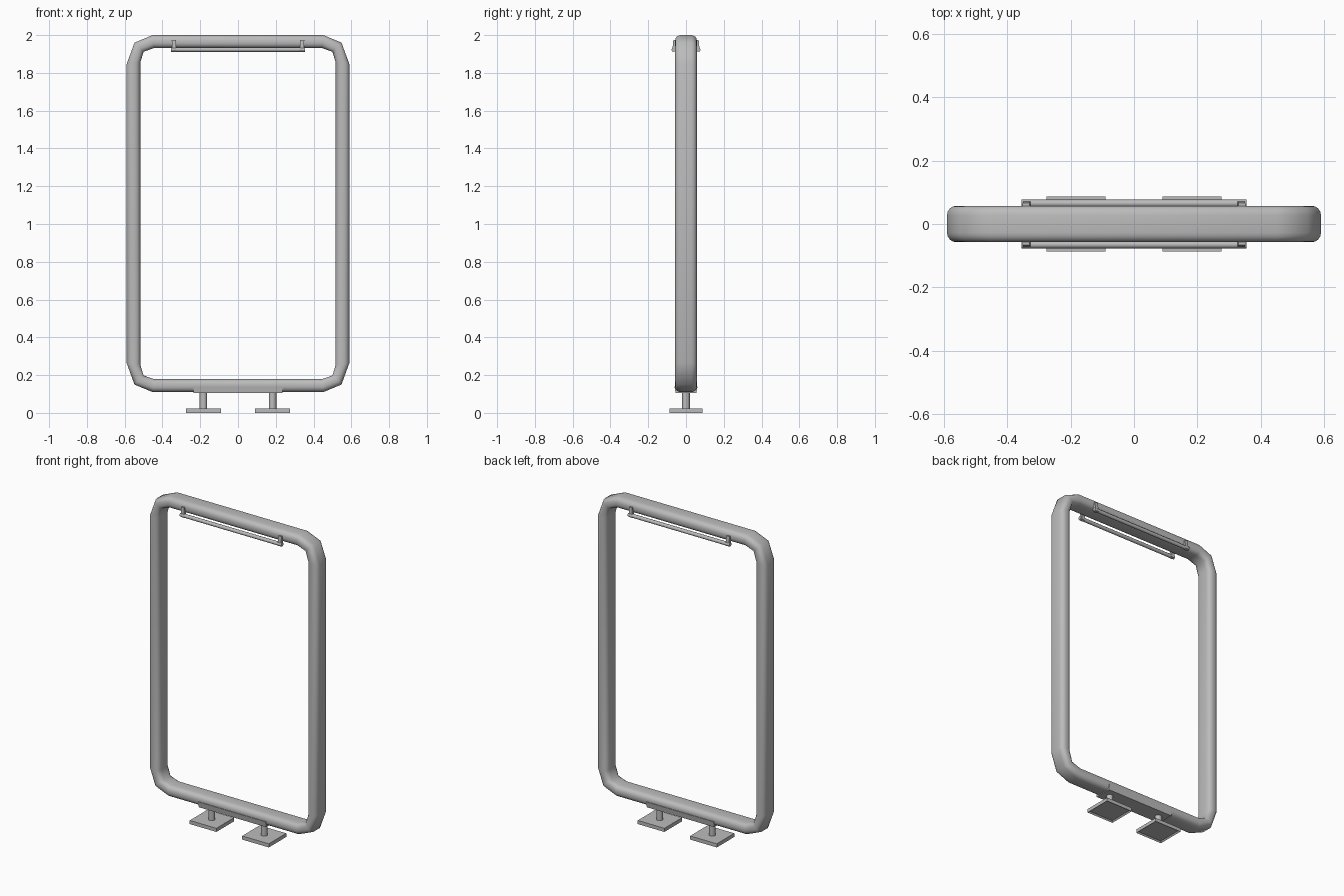
import bpy, bmesh
from math import sin, cos, pi, radians
from mathutils import Vector, Matrix

cube = bpy.data.objects.get("Cube")
if cube:
    bpy.data.objects.remove(cube, do_unlink=True)

metal = bpy.data.materials.new("grey_metal")
metal.use_nodes = True
GREY = (0.5, 0.5, 0.5, 1)
metal.diffuse_color = GREY
metal.node_tree.nodes["Principled BSDF"].inputs["Base Color"].default_value = GREY


def finish(name, bm, angle=35):
    bmesh.ops.recalc_face_normals(bm, faces=bm.faces)
    mesh = bpy.data.meshes.new(name)
    bm.to_mesh(mesh)
    bm.free()
    mesh.materials.append(metal)
    obj = bpy.data.objects.new(name, mesh)
    bpy.context.collection.objects.link(obj)
    bpy.ops.object.select_all(action='DESELECT')
    obj.select_set(True)
    bpy.context.view_layer.objects.active = obj
    bpy.ops.object.shade_smooth_by_angle(angle=radians(angle))
    return obj


def box(bm, centre, size):
    m = Matrix.Translation(centre) @ Matrix.Diagonal((*size, 1))
    return bmesh.ops.create_cube(bm, size=1, matrix=m)["verts"]


def rod(bm, centre, radius, length, along_x=False, sides=16):
    m = Matrix.Translation(centre)
    if along_x:
        m = m @ Matrix.Rotation(pi / 2, 4, 'Y')
    bmesh.ops.create_cone(bm, cap_ends=True, segments=sides, radius1=radius,
                          radius2=radius, depth=length, matrix=m)


# Frame: rounded section swept round a rectangle with faceted corners
HALF_DEPTH, WIDTH, ROUND = 0.0575, 0.073, 0.03
section = []
for corner, (sx, sy) in enumerate([(1, 1), (-1, 1), (-1, -1), (1, -1)]):
    for step in range(5):
        a = (corner + step / 4) * pi / 2
        across = sx * (WIDTH / 2 - ROUND) + ROUND * cos(a)
        section.append((0.5 + across / WIDTH, sy * (HALF_DEPTH - ROUND) + ROUND * sin(a)))

MID = 1.055
# (outer x, outer z, inner x, inner z), z measured from the frame's middle
corner = [(0.59, 0.79, 0.517, 0.8), (0.548, 0.905, 0.5, 0.857), (0.452, 0.945, 0.445, 0.876)]
stations = []
for sx, sz in [(1, 1), (-1, 1), (-1, -1), (1, -1)]:
    pts = corner if sx * sz > 0 else corner[::-1]
    stations += [(sx * a, sz * b, sx * c, sz * d) for a, b, c, d in pts]

bm = bmesh.new()
rings = []
for ox, oz, ix, iz in stations:
    rings.append([bm.verts.new((ix + (ox - ix) * t, y, MID + iz + (oz - iz) * t))
                  for t, y in section])
n = len(section)
for r, ring in enumerate(rings):
    nxt = rings[(r + 1) % len(rings)]
    for k in range(n):
        bm.faces.new((ring[k], ring[(k + 1) % n], nxt[(k + 1) % n], nxt[k]))
finish("frame", bm, 60)

# Light bars with slanted end brackets, front and back
for side, label in ((-1, "front"), (1, "back")):
    bm = bmesh.new()
    rod(bm, (0, side * 0.065, 1.923), 0.0115, 0.71, along_x=True, sides=12)
    finish(label + "_light_bar", bm)
    bm = bmesh.new()
    for sx in (-1, 1):
        verts = box(bm, (sx * 0.337, side * 0.063, 1.943), (0.022, 0.02, 0.06))
        for v in verts:
            if v.co.z > 1.95:
                v.co.y -= side * 0.006
                v.co.x += sx * 0.003
    finish(label + "_light_brackets", bm)

# Tapered mounting tray under the bottom rail
bm = bmesh.new()
for v in box(bm, (0, 0, 0.123), (0.47, 0.122, 0.036)):
    if v.co.z < 0.12:
        v.co.y *= 0.9
finish("mounting_tray", bm)

# Posts and square feet with a recessed underside
for sx, label in ((1, "left"), (-1, "right")):
    x = sx * 0.183
    bm = bmesh.new()
    rod(bm, (x, 0, 0.062), 0.02, 0.1)
    finish(label + "_post", bm)
    bm = bmesh.new()
    box(bm, (x, 0, 0.0115), (0.186, 0.174, 0.023))
    bm.faces.ensure_lookup_table()
    under = min(bm.faces, key=lambda f: f.calc_center_median().z)
    bmesh.ops.inset_individual(bm, faces=[under], thickness=0.012)
    bmesh.ops.translate(bm, verts=under.verts[:], vec=Vector((0, 0, 0.008)))
    finish(label + "_foot", bm)
